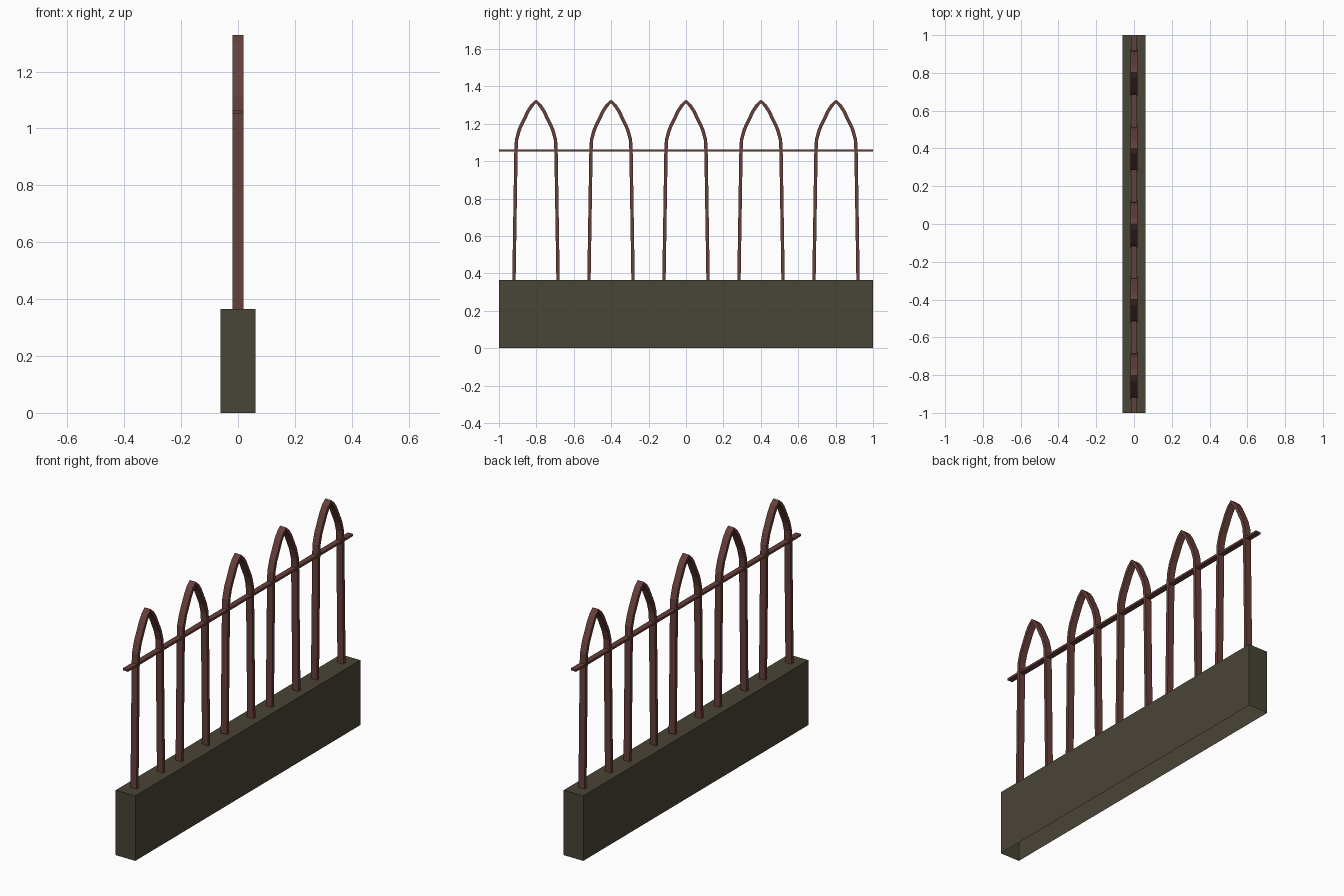
import bpy, bmesh
from mathutils import Vector

if "Cube" in bpy.data.objects:
    bpy.data.objects.remove(bpy.data.objects["Cube"])


def material(name, rgb):
    m = bpy.data.materials.new(name)
    m.diffuse_color = (*rgb, 1)
    m.use_nodes = True
    m.node_tree.nodes["Principled BSDF"].inputs["Base Color"].default_value = m.diffuse_color
    return m


rust = material("rusty iron", (0.135, 0.050, 0.042))
stone = material("dark stone", (0.066, 0.058, 0.038))


def finish(name, bm, mat):
    bmesh.ops.recalc_face_normals(bm, faces=bm.faces)
    mesh = bpy.data.meshes.new(name)
    bm.to_mesh(mesh)
    bm.free()
    mesh.materials.append(mat)
    obj = bpy.data.objects.new(name, mesh)
    bpy.context.collection.objects.link(obj)
    return obj


def box(name, size, centre, mat, open_bottom=False):
    bm = bmesh.new()
    bmesh.ops.create_cube(bm, size=1)
    bmesh.ops.scale(bm, vec=size, verts=bm.verts)
    bmesh.ops.translate(bm, vec=centre, verts=bm.verts)
    bmesh.ops.recalc_face_normals(bm, faces=bm.faces)
    if open_bottom:
        low = [f for f in bm.faces if f.normal.z < -0.5]
        bmesh.ops.delete(bm, geom=low, context='FACES')
    return finish(name, bm, mat)


# Low wall, open underneath
box("base_wall", (0.122, 2, 0.365), (0, 0, 0.1825), stone, open_bottom=True)

# Horizontal rail
box("rail", (0.032, 2, 0.012), (0, 0, 1.057), rust)

# Pointed arch: flat bar swept along a mirrored half path (y, z)
half = [(0.118, 0.355), (0.107, 1.06), (0.104, 1.115), (0.088, 1.172),
        (0.042, 1.268), (0.022, 1.298)]
path = [Vector((-y, z)) for y, z in half] + [Vector((0, 1.320))]
path += [Vector(p) for p in reversed(half)]
WIDTH, THICK = 0.019, 0.009


def arch(name, centre_y):
    bm = bmesh.new()
    rings = []
    for i, p in enumerate(path):
        a = (p - path[max(i - 1, 0)]).normalized()
        b = (path[min(i + 1, len(path) - 1)] - p).normalized()
        t = (a + b).normalized()
        n = Vector((-t.y, t.x)) * THICK
        rings.append([bm.verts.new((x, centre_y + p.x + s * n.x, p.y + s * n.y))
                      for x, s in ((-WIDTH, -1), (WIDTH, -1), (WIDTH, 1), (-WIDTH, 1))])
    for r, q in zip(rings, rings[1:]):
        for k in range(4):
            bm.faces.new((r[k], r[(k + 1) % 4], q[(k + 1) % 4], q[k]))
    bm.faces.new(rings[0])
    bm.faces.new(rings[-1])
    return finish(name, bm, rust)


for i in range(5):
    arch(f"arch_{i + 1}", -0.802 + 0.401 * i)
